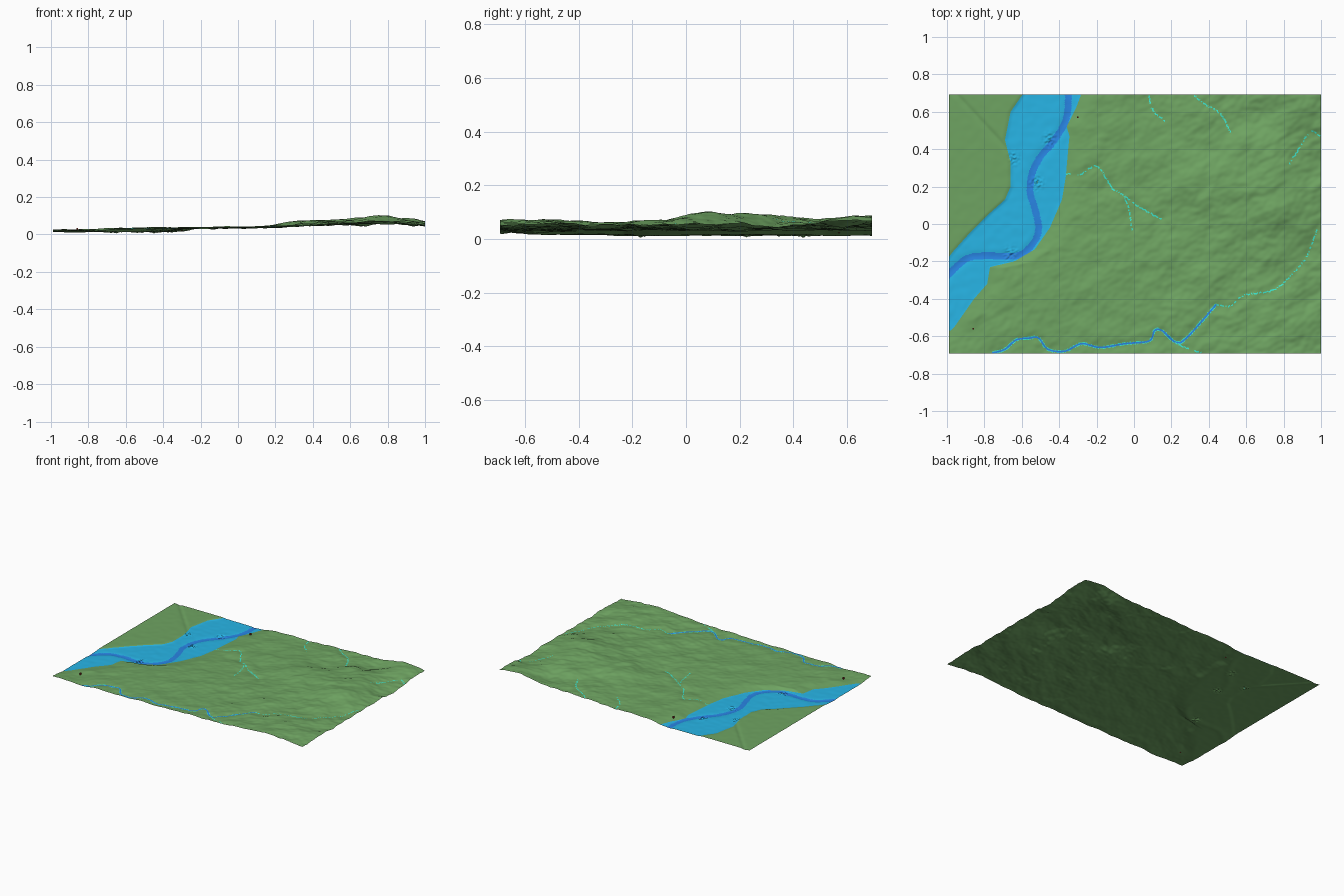
import bpy, bmesh, math, random
from mathutils import Vector, noise, kdtree

if "Cube" in bpy.data.objects:
    bpy.data.objects.remove(bpy.data.objects["Cube"])

random.seed(4)
X0, X1, HY = -0.99, 1.0, 0.693


def material(name, rgb):
    m = bpy.data.materials.new(name)
    m.diffuse_color = (*rgb, 1)
    m.use_nodes = True
    m.node_tree.nodes["Principled BSDF"].inputs["Base Color"].default_value = m.diffuse_color
    return m


GRASS = material("grass green", (0.158, 0.372, 0.122))
FLOOD = material("shallow water blue", (0.022, 0.49, 0.84))
DEEP = material("deep water blue", (0.022, 0.235, 0.78))
CYAN = material("stream cyan", (0.05, 0.85, 0.66))
RUST = material("marker rust", (0.30, 0.03, 0.02))


def interp(table, v):
    """Piecewise linear lookup in a rising table of (key, value)."""
    if v <= table[0][0]:
        return table[0][1]
    for (a, fa), (b, fb) in zip(table, table[1:]):
        if v <= b:
            return fa + (fb - fa) * (v - a) / (b - a)
    return table[-1][1]


def smooth(t):
    t = max(0.0, min(1.0, t))
    return t * t * (3 - 2 * t)


def bump(x, y, cx, cy, r):
    return math.exp(-((x - cx) ** 2 + (y - cy) ** 2) / (r * r))


def curve(points, step=0.006):
    """Evenly sampled rounded path through the points."""
    p = [Vector(q) for q in points]
    out = []
    for i in range(len(p) - 1):
        p0, p1, p2, p3 = p[max(i - 1, 0)], p[i], p[i + 1], p[min(i + 2, len(p) - 1)]
        n = max(1, int((p2 - p1).length / step))
        for k in range(n):
            t = k / n
            out.append(0.5 * (2 * p1 + (p2 - p0) * t + (2 * p0 - 5 * p1 + 4 * p2 - p3) * t * t
                              + (3 * p1 - 3 * p2 + p3 - p0) * t ** 3))
    return out + [p[-1]]


def tree(points):
    t = kdtree.KDTree(len(points))
    for i, q in enumerate(points):
        t.insert((q[0], q[1], 0), i)
    t.balance()
    return lambda x, y: t.find((x, y, 0))[2]


# Banks of the wide water, as (y, x)
LEFT_BANK = [(-0.21, -1.1), (-0.19, -1.0), (-0.15, -0.97), (-0.05, -0.88), (0.05, -0.78),
             (0.13, -0.69), (0.2, -0.66), (0.33, -0.66), (0.45, -0.69), (0.6, -0.66), (0.7, -0.59)]
RIGHT_BANK = [(-0.7, -1.15), (-0.57, -0.98), (-0.55, -0.96), (-0.4, -0.855), (-0.32, -0.785),
              (-0.23, -0.77), (-0.2, -0.64), (-0.135, -0.53), (-0.02, -0.45), (0.13, -0.385),
              (0.25, -0.365), (0.42, -0.35), (0.47, -0.345), (0.52, -0.36), (0.62, -0.31), (0.7, -0.28)]

# Paths of the deep channel and of the small streams
CHANNEL = curve([(-0.35, 0.72), (-0.355, 0.6), (-0.38, 0.52), (-0.44, 0.43), (-0.5, 0.36),
                 (-0.545, 0.27), (-0.555, 0.17), (-0.53, 0.08), (-0.51, -0.02), (-0.53, -0.09),
                 (-0.59, -0.155), (-0.66, -0.175), (-0.78, -0.17), (-0.88, -0.18),
                 (-0.94, -0.22), (-1.02, -0.3)])
BROOK = curve([(-0.76, -0.69), (-0.69, -0.67), (-0.63, -0.62), (-0.56, -0.61), (-0.51, -0.61),
               (-0.46, -0.67), (-0.37, -0.68), (-0.28, -0.64), (-0.18, -0.66), (-0.05, -0.64),
               (0.08, -0.625), (0.11, -0.57), (0.15, -0.57), (0.22, -0.63), (0.28, -0.61), (0.44, -0.43)])
RILLS = {
    "east_rill": [(0.44, -0.43), (0.51, -0.44), (0.59, -0.38), (0.75, -0.35), (0.89, -0.22),
                  (0.94, -0.14), (0.98, -0.03)],
    "middle_rill": [(-0.37, 0.27), (-0.29, 0.265), (-0.21, 0.31), (-0.17, 0.28), (-0.12, 0.195),
                    (-0.05, 0.15), (0.03, 0.09), (0.15, 0.024)],
    "middle_rill_branch": [(-0.05, 0.15), (-0.025, 0.07), (-0.01, -0.035)],
    "north_rill": [(0.08, 0.69), (0.1, 0.61), (0.165, 0.55)],
    "north_east_rill": [(0.32, 0.69), (0.38, 0.64), (0.46, 0.59), (0.517, 0.49)],
    "far_east_rill": [(0.83, 0.32), (0.88, 0.4), (0.93, 0.48), (0.96, 0.495), (0.995, 0.47)],
    "south_rill": [(0.22, -0.63), (0.27, -0.66), (0.36, -0.69)],
}
RILLS = {k: curve(v) for k, v in RILLS.items()}
channel_dist = tree(CHANNEL)
stream_dist = tree(BROOK + [q for r in RILLS.values() for q in r])

BASE = [(-1, 0.024), (-0.5, 0.031), (0, 0.037), (0.2, 0.042), (0.35, 0.05), (0.75, 0.06), (1, 0.05)]
HILLS = [(0.75, 0.13, 0.2, 0.038), (0.38, 0.2, 0.15, 0.022), (0.92, 0.63, 0.16, 0.032),
         (0.8, -0.52, 0.18, 0.014), (0.62, 0.36, 0.14, 0.016), (0.45, -0.15, 0.15, 0.008),
         (-0.45, -0.38, 0.14, 0.008), (0.65, 0.6, 0.1, -0.012), (0.95, 0.3, 0.1, -0.008)]
PITS = [(-0.45, 0.45), (-0.52, 0.22), (-0.65, 0.35), (-0.66, -0.16)]


def height(x, y):
    left, right = interp(LEFT_BANK, y), interp(RIGHT_BANK, y)
    # Rolling land east of the water
    land = interp(BASE, x) + sum(h * bump(x, y, cx, cy, r) for cx, cy, r, h in HILLS)
    u, v = 0.87 * x + 0.5 * y, -0.5 * x + 0.87 * y
    rough = noise.fractal((u * 6, v * 8.5, 2.3), 1.0, 2.1, 3)
    land += rough * (0.0075 + 0.005 * smooth((x + 0.3) / 1.1))
    land -= 0.004 * math.exp(-(stream_dist(x, y) / 0.025) ** 2)
    # Flat plain and water bed in the west
    fine = noise.noise((x * 22, y * 22, 7)) * 0.0009
    plain = 0.022 + fine
    ditch = abs((x + 0.92) * 0.73 + (y - 0.66) * 0.68)
    plain -= 0.005 * math.exp(-(ditch / 0.014) ** 2)
    bed = 0.016 + fine * 1.5
    if left - 0.05 < x < right + 0.05:
        bed -= 0.004 * math.exp(-(channel_dist(x, y) / 0.025) ** 2)
        for px, py in PITS:
            w = bump(x, y, px, py, 0.028)
            if w > 0.01:
                bed += w * 0.018 * noise.noise((x * 75, y * 75, 1))
    low = plain + (bed - plain) * smooth((x - left + 0.02) / 0.04)
    return max(0.0, low + (land - low) * smooth((x - right + 0.02) / 0.12))


def add_mesh(name, bm, mats):
    me = bpy.data.meshes.new(name)
    bm.to_mesh(me)
    bm.free()
    for m in mats:
        me.materials.append(m)
    ob = bpy.data.objects.new(name, me)
    bpy.context.collection.objects.link(ob)
    return ob


# Terrain sheet
bm = bmesh.new()
bmesh.ops.create_grid(bm, x_segments=350, y_segments=244, size=1)
for v in bm.verts:
    x, y = X0 + (v.co.x + 1) / 2 * (X1 - X0), v.co.y * HY
    v.co = (x, y, height(x, y))
for f in bm.faces:
    f.smooth = True
add_mesh("terrain", bm, [GRASS])

# Water sheet spanning bank to bank, darker along the deep channel
bm = bmesh.new()
ROWS, COLS = 250, 72
rows = []
for j in range(ROWS + 1):
    y = -0.57 + (HY + 0.57) * j / ROWS
    a, b = max(X0, interp(LEFT_BANK, y)), max(X0, interp(RIGHT_BANK, y))
    if b - a > 0.001:
        xs = [a + (b - a) * i / COLS for i in range(COLS + 1)]
        rows.append([bm.verts.new((x, y, height(x, y) + 0.0018)) for x in xs])
for lo, hi in zip(rows, rows[1:]):
    for i in range(COLS):
        f = bm.faces.new((lo[i], lo[i + 1], hi[i + 1], hi[i]))
        f.smooth = True
        c = f.calc_center_median()
        f.material_index = int(channel_dist(c.x, c.y) < 0.018)
add_mesh("river", bm, [FLOOD, DEEP])


def ribbon(name, path, width, lift, mat, keep=1.0, wobble=0.0, shift=0.0):
    """Strip draped over the terrain; keep < 1 leaves random gaps."""
    bm = bmesh.new()
    rows = []
    for i, q in enumerate(path):
        d = (path[min(i + 1, len(path) - 1)] - path[max(i - 1, 0)]).normalized()
        n = Vector((-d.y, d.x))
        mid = q + n * (shift + random.uniform(-wobble, wobble))
        row = []
        for s in (-0.5, 0.5):
            e = mid + n * s * width
            x, y = max(X0, min(X1, e.x)), max(-HY, min(HY, e.y))
            row.append(bm.verts.new((x, y, height(x, y) + lift)))
        rows.append(row)
    for a, b in zip(rows, rows[1:]):
        if random.random() < keep:
            bm.faces.new((a[0], a[1], b[1], b[0]))
    bmesh.ops.delete(bm, geom=[v for v in bm.verts if not v.link_faces], context='VERTS')
    bm.normal_update()
    for f in bm.faces:
        if f.normal.z < 0:
            f.normal_flip()
    return add_mesh(name, bm, [mat])


# Brook with broken bright margins, and the broken rills
ribbon("brook", BROOK, 0.0085, 0.0018, DEEP)
for side, s in (("left", 1), ("right", -1)):
    ribbon("brook_margin_" + side, BROOK, 0.0045, 0.0015, CYAN, 0.65, 0.001, s * 0.006)
for name, path in RILLS.items():
    ribbon(name, path, 0.0075, 0.0018, CYAN, 0.7, 0.004)

# Two small marker posts
for i, (x, y) in enumerate([(-0.3, 0.57), (-0.86, -0.56)]):
    bm = bmesh.new()
    bmesh.ops.create_cube(bm, size=1)
    for v in bm.verts:
        v.co = (x + v.co.x * 0.008, y + v.co.y * 0.008, height(x, y) + 0.006 + v.co.z * 0.014)
    add_mesh("marker_post_%d" % (i + 1), bm, [RUST])
